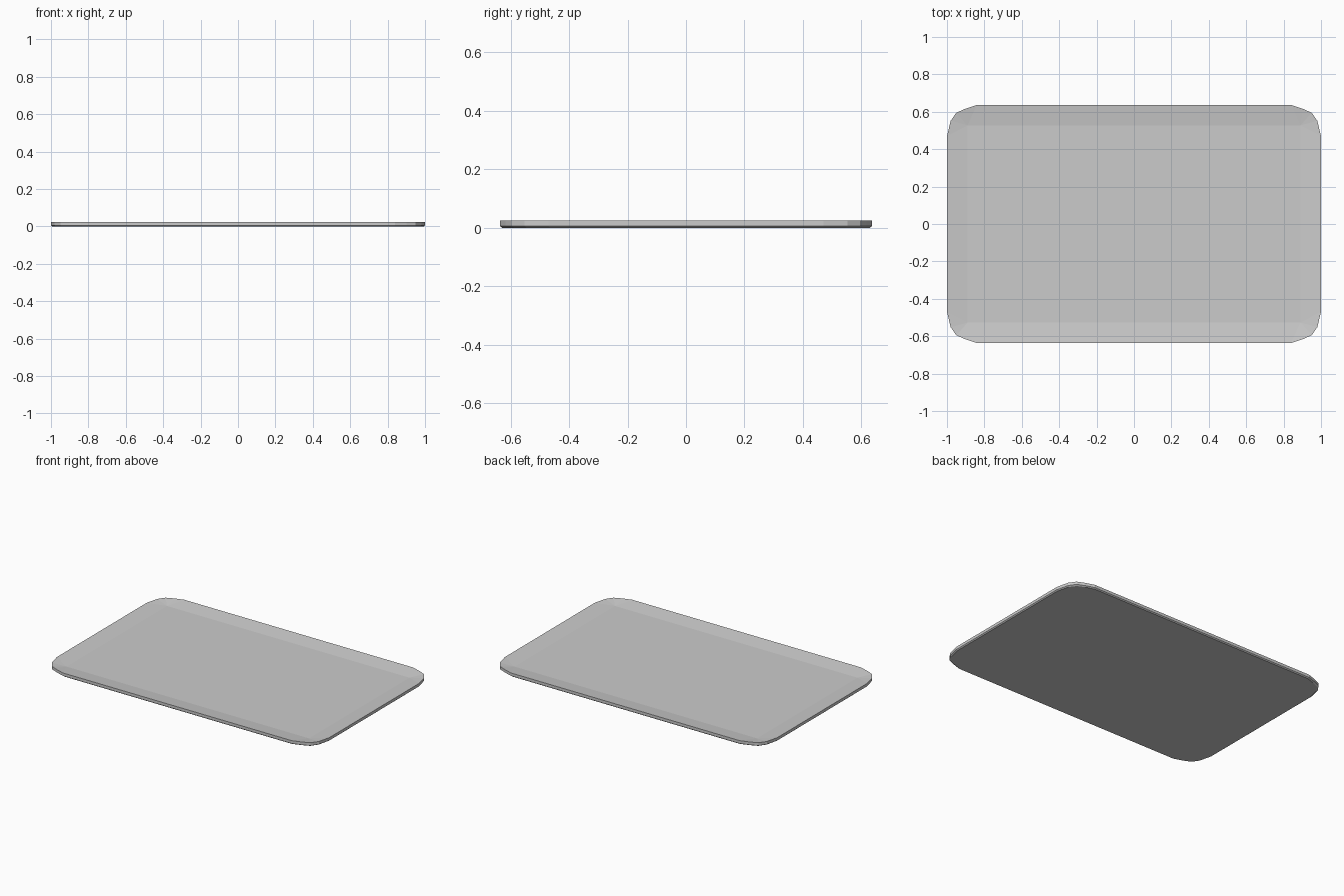
import bpy, bmesh

if "Cube" in bpy.data.objects:
    bpy.data.objects.remove(bpy.data.objects["Cube"])

# Corner profile of the rounded outline (first quadrant)
corner = [(1.0, 0.47), (0.98, 0.552), (0.95, 0.595), (0.90, 0.617), (0.84, 0.636)]
inner = (0.89, 0.527)


def around(points):
    """Mirror a quarter profile into a full counter-clockwise loop."""
    rev = points[::-1]
    return (points + [(-x, y) for x, y in rev]
            + [(-x, -y) for x, y in points] + [(x, -y) for x, y in rev])


bm = bmesh.new()


def ring(points, z, inset=0.0):
    return [bm.verts.new((x * (1 - inset), y * (1 - inset * 1.57), z))
            for x, y in points]


# Underside, slightly chamfered wall and raised rim
outline = around(corner)
rings = [ring(outline, 0.0, 0.007), ring(outline, 0.006), ring(outline, 0.025)]
n = len(outline)
bm.faces.new(rings[0][::-1])
for low, high in zip(rings, rings[1:]):
    for i in range(n):
        j = (i + 1) % n
        bm.faces.new((low[i], low[j], high[j], high[i]))

# Shallow sloping recess down to a rectangular floor
floor = ring(around([inner])[:4], 0.012)
rim = rings[-1]
for i in range(n):
    j = (i + 1) % n
    a, b = floor[i // len(corner)], floor[j // len(corner)]
    bm.faces.new((rim[i], rim[j], a) if a is b else (rim[i], rim[j], b, a))
bm.faces.new(floor)
bmesh.ops.recalc_face_normals(bm, faces=bm.faces)

mesh = bpy.data.meshes.new("tray")
bm.to_mesh(mesh)
bm.free()
tray = bpy.data.objects.new("tray", mesh)
bpy.context.collection.objects.link(tray)
